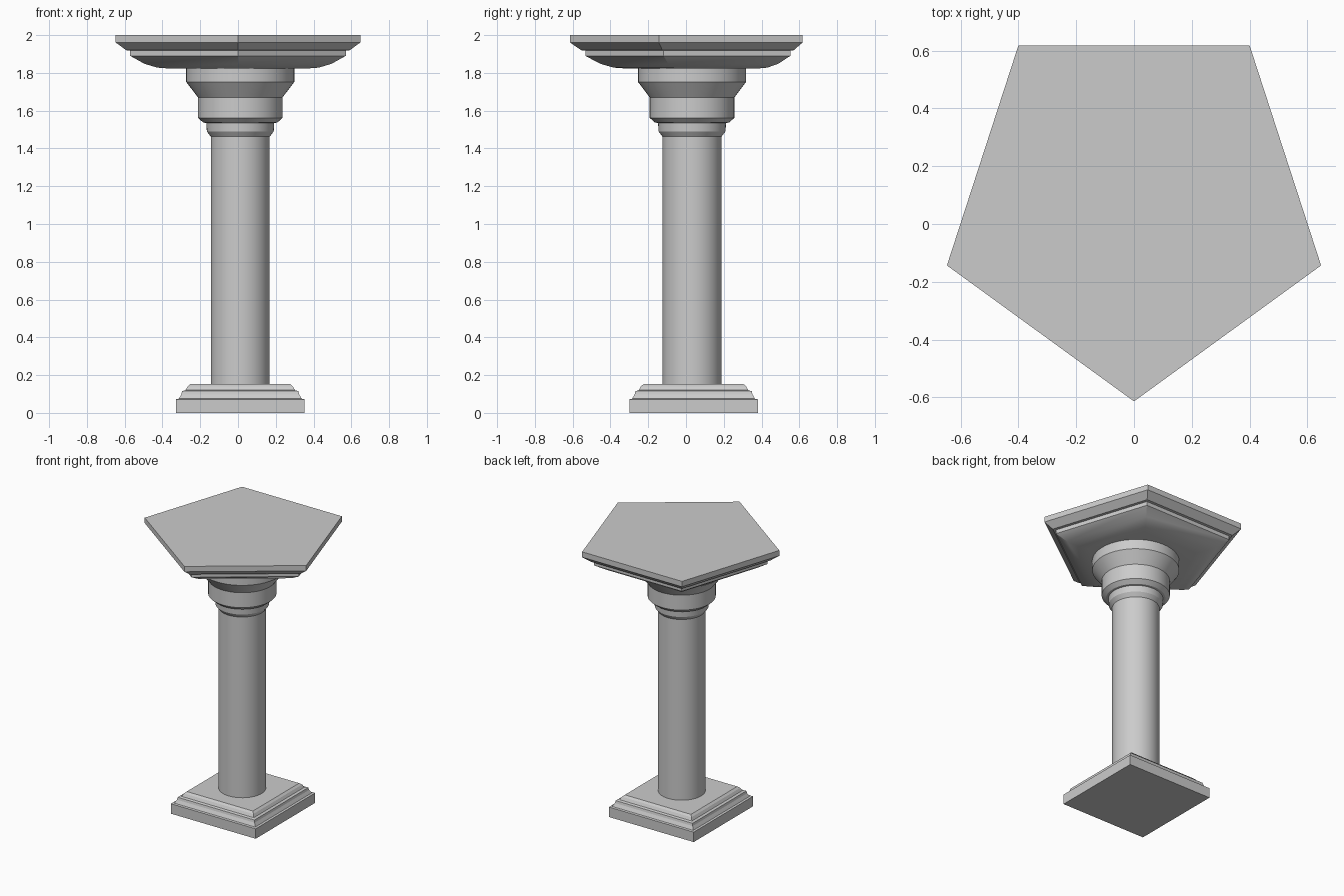
import bpy, bmesh
from math import cos, sin, pi, sqrt, radians

if "Cube" in bpy.data.objects:
    bpy.data.objects.remove(bpy.data.objects["Cube"])


def stack(name, profile, sides, center, start=0.0, smooth=None):
    """Closed solid made of stacked regular polygons; profile = (radius, z)."""
    bm = bmesh.new()
    rings = []
    for r, z in profile:
        rings.append([bm.verts.new((center[0] + r * cos(start + 2 * pi * i / sides),
                                    center[1] + r * sin(start + 2 * pi * i / sides), z))
                      for i in range(sides)])
    for a, b in zip(rings, rings[1:]):
        for i in range(sides):
            j = (i + 1) % sides
            bm.faces.new((a[i], a[j], b[j], b[i]))
    bm.faces.new(rings[0][::-1])
    bm.faces.new(rings[-1])
    mesh = bpy.data.meshes.new(name)
    bm.to_mesh(mesh)
    bm.free()
    obj = bpy.data.objects.new(name, mesh)
    bpy.context.collection.objects.link(obj)
    if smooth:
        bpy.ops.object.select_all(action='DESELECT')
        obj.select_set(True)
        bpy.context.view_layer.objects.active = obj
        bpy.ops.object.shade_smooth_by_angle(angle=radians(smooth))
    return obj


axis = (0.012, 0.032)

# Square stepped base (half widths converted to corner radius)
base = [(0.34, 0), (0.34, 0.072), (0.323, 0.076), (0.31, 0.10), (0.308, 0.12),
        (0.285, 0.122), (0.279, 0.14), (0.24, 0.152)]
base[1:] = [(0.34, 0.072), (0.325, 0.075), (0.312, 0.098), (0.308, 0.115),
            (0.29, 0.12), (0.279, 0.14), (0.265, 0.152)]
stack("base", [(h * sqrt(2), z) for h, z in base], 4, (0.012, 0.04), pi / 4)

# Round shaft
stack("shaft", [(0.156, 0.14), (0.156, 1.48)], 48, axis, smooth=30)

# Round capital with collar and flared bell
stack("capital", [(0.156, 1.462), (0.177, 1.49), (0.18, 1.535), (0.196, 1.537),
                  (0.224, 1.562), (0.224, 1.67), (0.286, 1.752), (0.286, 1.83)],
      48, axis, smooth=20)

# Five-sided top slab with stepped, sloping underside
stack("top_slab", [(0.37, 1.822), (0.45, 1.828), (0.52, 1.848), (0.60, 1.89),
                   (0.60, 1.918), (0.622, 1.92), (0.681, 1.961), (0.681, 2.0)],
      5, (0, 0.067), -pi / 2, smooth=25)
